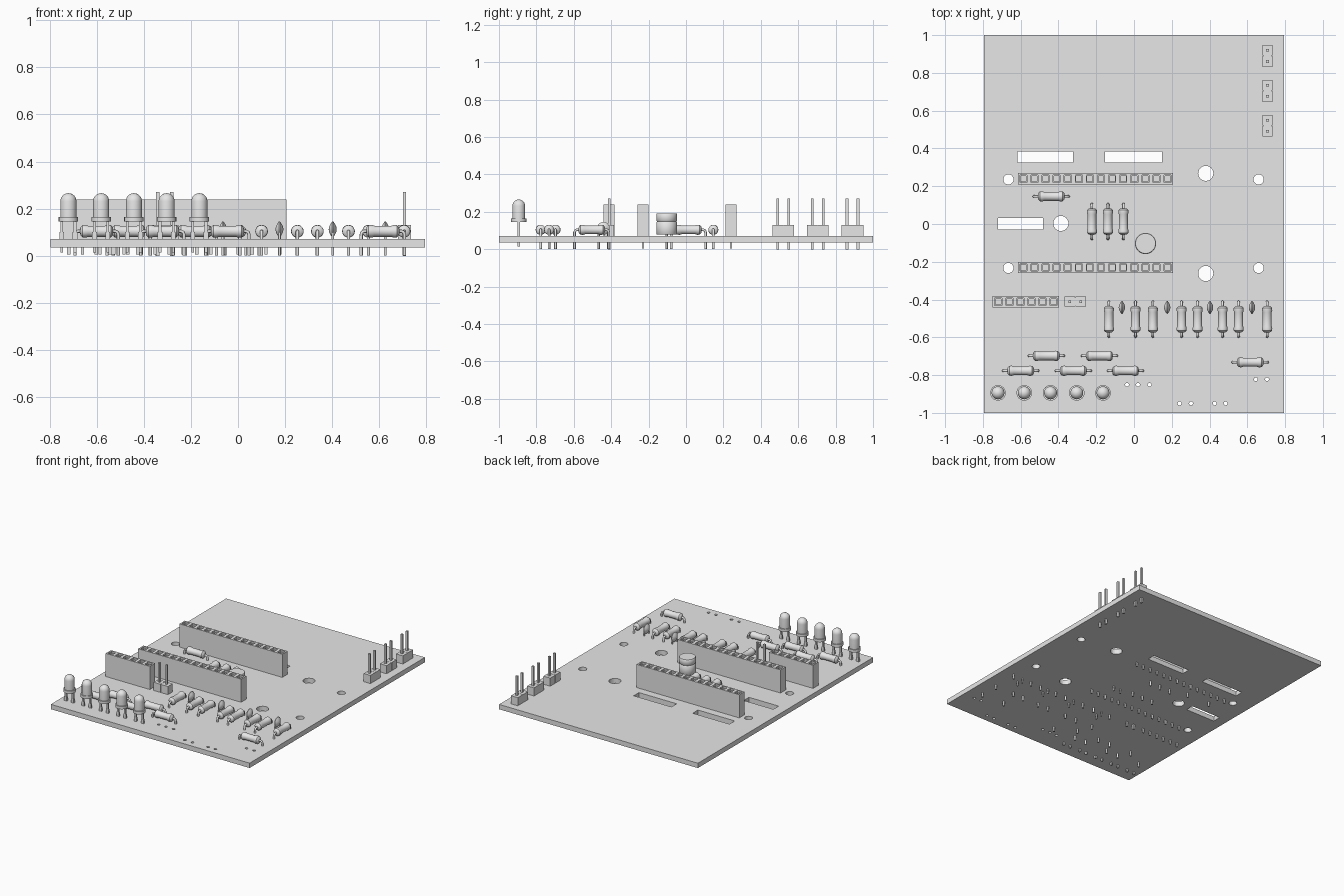
import bpy, bmesh, math
from mathutils import Matrix, Vector

cube = bpy.data.objects.get("Cube")
if cube:
    bpy.data.objects.remove(cube, do_unlink=True)

grey = bpy.data.materials.new("plain grey")
grey.use_nodes = True
COLOR = (0.8, 0.8, 0.8, 1)
grey.diffuse_color = COLOR
grey.node_tree.nodes["Principled BSDF"].inputs["Base Color"].default_value = COLOR

TOP, BOTTOM = 0.071, 0.036   # board faces


def finish(bm, name, smooth=False):
    bmesh.ops.recalc_face_normals(bm, faces=bm.faces)
    me = bpy.data.meshes.new(name)
    bm.to_mesh(me)
    bm.free()
    me.materials.append(grey)
    if smooth:
        me.shade_smooth()
        me.set_sharp_from_angle(angle=math.radians(40))
    return me


def place(me, name, loc=(0, 0, 0), turn=0):
    ob = bpy.data.objects.new(name, me)
    ob.location = loc
    ob.rotation_euler.z = turn
    bpy.context.collection.objects.link(ob)
    return ob


def box(bm, lo, hi):
    lo, hi = Vector(lo), Vector(hi)
    m = Matrix.Translation((lo + hi) / 2) @ Matrix.Diagonal((*(hi - lo), 1))
    return bmesh.ops.create_cube(bm, size=1, matrix=m)["verts"]


def lathe(bm, profile, segments=24, matrix=Matrix()):
    """Spin (radius, height) points about z, then move by matrix."""
    vs = [bm.verts.new((r, 0, z)) for r, z in profile]
    es = [bm.edges.new(p) for p in zip(vs, vs[1:])]
    geo = bmesh.ops.spin(bm, geom=vs + es, axis=(0, 0, 1), cent=(0, 0, 0),
                         steps=segments, angle=math.tau)
    allv = [v for v in bm.verts if v.is_valid and not v.tag]
    bmesh.ops.transform(bm, matrix=matrix, verts=allv)
    bmesh.ops.remove_doubles(bm, verts=allv, dist=0.0002)
    for v in bm.verts:
        v.tag = True


def wire(name, points, radius):
    """Round wire mesh along a path."""
    cu = bpy.data.curves.new(name, "CURVE")
    cu.dimensions = "3D"
    cu.bevel_depth = radius
    cu.bevel_resolution = 2
    cu.use_fill_caps = True
    sp = cu.splines.new("POLY")
    sp.points.add(len(points) - 1)
    for p, co in zip(sp.points, points):
        p.co = (*co, 1)
    ob = bpy.data.objects.new(name, cu)
    me = bpy.data.meshes.new_from_object(ob)
    bpy.data.objects.remove(ob)
    me.materials.clear()
    me.materials.append(grey)
    me.shade_smooth()
    me.set_sharp_from_angle(angle=math.radians(50))
    return me


# Circuit board with slots and drilled holes
bm = bmesh.new()
box(bm, (-0.795, -1, BOTTOM), (0.793, 1, TOP))
board = place(finish(bm, "board"), "board")

bm = bmesh.new()
for x0, x1, y in [(-0.617, -0.323, 0.355), (-0.153, 0.148, 0.355), (-0.72, -0.483, 0.002)]:
    box(bm, (x0, y - 0.03, 0), (x1, y + 0.03, 0.1))
holes = [(0.38, 0.268, 0.04), (0.38, -0.262, 0.04), (-0.387, 0.003, 0.04)]
holes += [(x, y, 0.027) for x in (-0.665, 0.66) for y in (0.236, -0.233)]
for y, xs in [(-0.851, (-0.037, 0.021, 0.082)), (-0.822, (0.645, 0.704)),
              (-0.95, (0.241, 0.302, 0.427, 0.485))]:
    holes += [(x, y, 0.01) for x in xs]
for x, y, r in holes:
    bmesh.ops.create_cone(bm, cap_ends=True, segments=24, radius1=r, radius2=r, depth=0.2,
                          matrix=Matrix.Translation((x, y, 0.05)))
cutter = place(finish(bm, "hole_cutter"), "hole_cutter")
cutter.hide_render = True
mod = board.modifiers.new("holes", "BOOLEAN")
mod.operation, mod.solver, mod.object = "DIFFERENCE", "EXACT", cutter
bpy.context.view_layer.update()
cut = bpy.data.meshes.new_from_object(board.evaluated_get(bpy.context.evaluated_depsgraph_get()))
board.modifiers.clear()
board.data = cut
bpy.data.objects.remove(cutter)

# Socket strips: one block with a stepped square well per contact
PITCH = 0.0587


def socket_strip(name, count, x, y):
    bm = bmesh.new()
    for i in range(count):
        cx = (i - (count - 1) / 2) * PITCH
        vs = box(bm, (cx - PITCH / 2, -0.03, TOP), (cx + PITCH / 2, 0.03, 0.238))
        top = max({f for v in vs for f in v.link_faces}, key=lambda f: f.calc_center_median().z)
        for thick, drop in ((0.015, 0.012), (0.006, 0.07)):
            bmesh.ops.inset_individual(bm, faces=[top], thickness=thick)
            bm.verts.ensure_lookup_table()
            rim = bmesh.ops.extrude_discrete_faces(bm, faces=[top])["faces"]
            top = rim[0]
            bmesh.ops.translate(bm, verts=top.verts, vec=(0, 0, -drop))
    # drop the walls shared by neighbouring cells
    bmesh.ops.remove_doubles(bm, verts=bm.verts, dist=0.0005)
    half = (count - 1) / 2 * PITCH
    inner = [f for f in bm.faces if abs(f.normal.x) > 0.9 and f.calc_area() > 0.008
             and abs(f.calc_center_median().x) < half]
    bmesh.ops.delete(bm, geom=inner, context="FACES_ONLY")
    for i in range(count):
        cx = (i - (count - 1) / 2) * PITCH
        box(bm, (cx - 0.007, -0.005, 0.005), (cx + 0.007, 0.005, TOP))
    place(finish(bm, name), name, (x, y, 0))


socket_strip("rear_socket_strip", 14, -0.204, 0.24)
socket_strip("middle_socket_strip", 14, -0.204, -0.23)
socket_strip("short_socket_strip", 6, -0.572, -0.411)

# Two-pin headers
bm = bmesh.new()
for x in (-0.0295, 0.0295):
    vs = box(bm, (x - 0.0285, -0.027, TOP), (x + 0.0285, 0.027, 0.13))
    box(bm, (x - 0.007, -0.007, 0), (x + 0.007, 0.007, 0.27))
box(bm, (-0.003, -0.022, TOP), (0.003, 0.022, 0.128))
header = finish(bm, "pin_header")
place(header, "front_pin_header", (-0.311, -0.411, 0))
for i, y in enumerate((0.89, 0.705, 0.52)):
    place(header, f"side_pin_header_{i + 1}", (0.707, y, 0), math.pi / 2)

# Resistors: waisted body plus bent wire leads
half = [(0.0, 0.071), (0.017, 0.069), (0.026, 0.06), (0.027, 0.047), (0.0235, 0.036)]
bm = bmesh.new()
lathe(bm, half + [(r, -z) for r, z in reversed(half)], 20,
      Matrix.Translation((0, 0, 0.104)) @ Matrix.Rotation(math.pi / 2, 4, "Y"))
resistor = finish(bm, "resistor_body", True)
end = [(0.066, 0, 0.104), (0.08, 0, 0.104), (0.088, 0, 0.1), (0.092, 0, 0.09), (0.092, 0, 0.002)]
leads = wire("resistor_leads", [(-x, y, z) for x, y, z in reversed(end)] + end, 0.007)

spots = [(x, 0.013, 1) for x in (-0.223, -0.138, -0.056)]
spots += [(x, -0.504, 1) for x in (-0.133, 0.008, 0.1, 0.252, 0.337, 0.469, 0.554, 0.705)]
spots += [(x, -0.698, 0) for x in (-0.464, -0.183)]
spots += [(x, -0.777, 0) for x in (-0.6, -0.321, -0.045)]
spots += [(0.615, -0.732, 0), (-0.438, 0.146, 0)]
for i, (x, y, upright) in enumerate(spots):
    for me in (resistor, leads):
        place(me, f"{me.name}_{i + 1}", (x, y, 0), upright * math.pi / 2)

# Disc capacitors: lens body on two legs
bm = bmesh.new()
lens = [(0, 0.017), (0.012, 0.015), (0.024, 0.009), (0.034, 0.002)]
lathe(bm, lens + [(r, -z) for r, z in reversed(lens)], 24,
      Matrix.Translation((0, 0, 0.112)) @ Matrix.Rotation(math.pi / 2, 4, "Y"))
disc = finish(bm, "disc_capacitor", True)
leg = wire("capacitor_leg", [(0, 0, 0.1), (0, 0, 0.002)], 0.006)
for i, x in enumerate((-0.064, 0.176, 0.402, 0.625)):
    place(disc, f"disc_capacitor_{i + 1}", (x, -0.442, 0))
    for side in (-0.025, 0.025):
        place(leg, "capacitor_leg", (x, -0.442 + side, 0))

# Can capacitor with a groove round it
bm = bmesh.new()
lathe(bm, [(0, 0.078), (0.052, 0.078), (0.056, 0.083), (0.056, 0.142), (0.051, 0.148),
           (0.056, 0.154), (0.056, 0.188), (0.053, 0.192), (0, 0.192)], 32)
place(finish(bm, "can_capacitor", True), "can_capacitor", (0.061, -0.103, 0))
for side in (-0.028, 0.028):
    place(leg, "can_capacitor_leg", (0.061 + side, -0.103, 0))

# Indicator lamps: domed lens, flange and two legs with stops
dome = [(0.034 * math.cos(a), 0.232 + 0.034 * math.sin(a))
        for a in (math.pi / 2 * i / 6 for i in range(7))]
bm = bmesh.new()
lathe(bm, [(0, 0.145), (0.041, 0.145), (0.041, 0.165), (0.034, 0.165)] + dome, 24)
lamp = finish(bm, "lamp", True)
bm = bmesh.new()
for x in (-0.028, 0.028):
    box(bm, (x - 0.006, -0.006, 0.015), (x + 0.006, 0.006, 0.15))
    box(bm, (x - 0.01, -0.006, TOP), (x + 0.01, 0.006, 0.1))
lamp_legs = finish(bm, "lamp_legs")
for i in range(5):
    for me in (lamp, lamp_legs):
        place(me, f"{me.name}_{i + 1}", (-0.72 + 0.139 * i, -0.894, 0))
